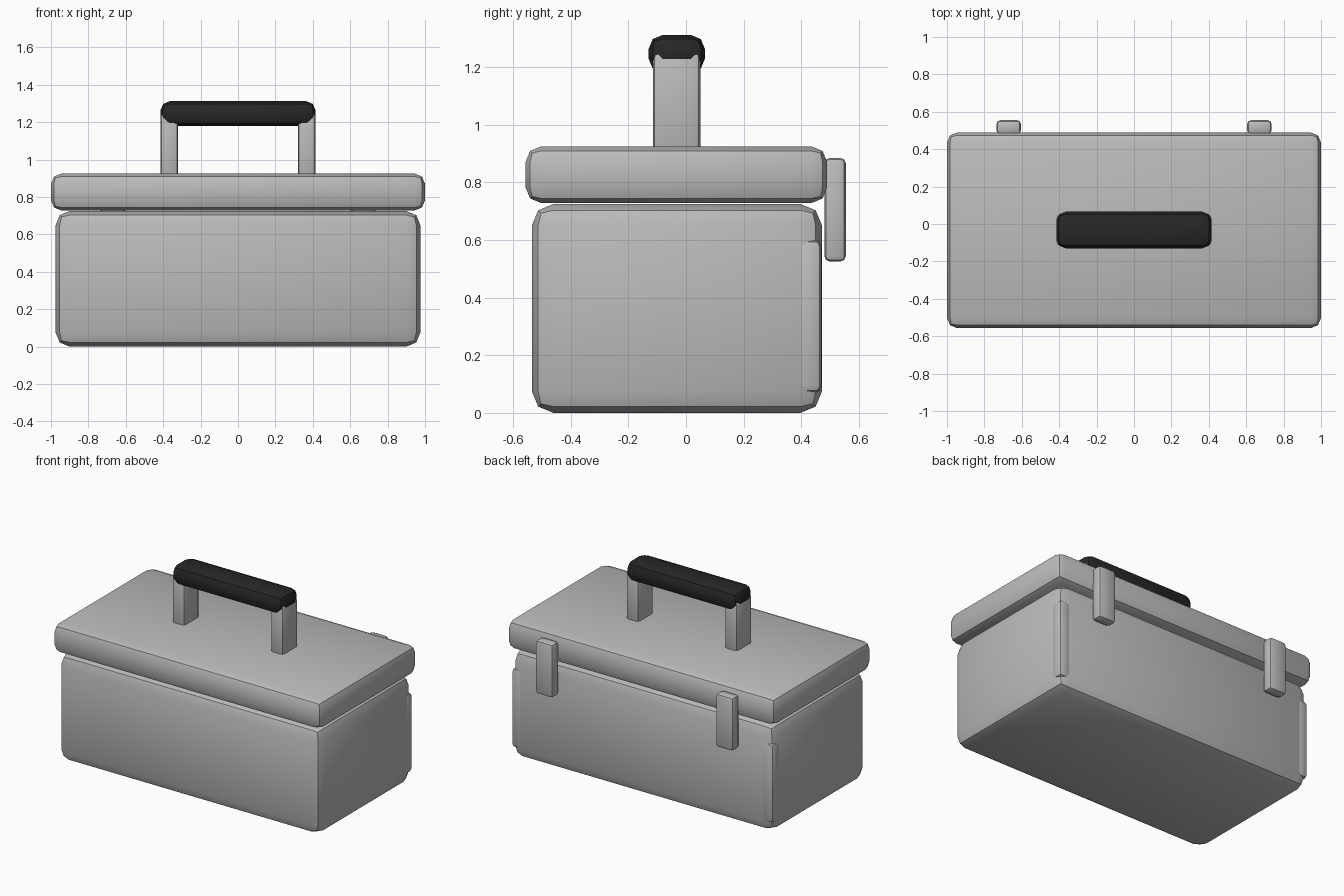
import bpy
import bmesh
from mathutils import Vector

cube = bpy.data.objects.get("Cube")
if cube:
    bpy.data.objects.remove(cube, do_unlink=True)


def material(name, rgb):
    mat = bpy.data.materials.new(name)
    mat.use_nodes = True
    mat.diffuse_color = (*rgb, 1)
    mat.node_tree.nodes["Principled BSDF"].inputs["Base Color"].default_value = (*rgb, 1)
    return mat


GREY = material("light grey", (0.5, 0.5, 0.5))
BLACK = material("black", (0.02, 0.02, 0.02))


def rounded_box(name, low, high, bevel, mat):
    """Box between two corners, with a two-step bevel on every edge."""
    low, high = Vector(low), Vector(high)
    bm = bmesh.new()
    bmesh.ops.create_cube(bm, size=1)
    bmesh.ops.scale(bm, vec=high - low, verts=bm.verts)
    bmesh.ops.bevel(bm, geom=bm.edges[:], offset=bevel, segments=2,
                    profile=0.5, affect='EDGES')
    mesh = bpy.data.meshes.new(name)
    bm.to_mesh(mesh)
    bm.free()
    mesh.materials.append(mat)
    obj = bpy.data.objects.new(name, mesh)
    obj.location = (low + high) / 2
    bpy.context.collection.objects.link(obj)
    bpy.ops.object.select_all(action='DESELECT')
    obj.select_set(True)
    bpy.context.view_layer.objects.active = obj
    bpy.ops.object.shade_smooth_by_angle()
    return obj


def mirrored_pair(name, low, high, bevel, mat):
    """One box on the left (+x) and its mirror image on the right."""
    rounded_box("left_" + name, low, high, bevel, mat)
    rounded_box("right_" + name, (-high[0], *low[1:]), (-low[0], *high[1:]), bevel, mat)


# Box and lid
rounded_box("body", (-0.975, -0.535, 0), (0.975, 0.472, 0.725), 0.075, GREY)
rounded_box("lid", (-1, -0.557, 0.728), (1, 0.49, 0.925), 0.055, GREY)

# Rear corner strips, almost flush with the body
mirrored_pair("corner_strip", (0.88, 0.38, 0.07), (0.973, 0.47, 0.6), 0.024, GREY)

# Latches over the lid seam
mirrored_pair("latch", (0.605, 0.48, 0.525), (0.735, 0.555, 0.885), 0.02, GREY)

# Carrying handle
mirrored_pair("handle_post", (0.32, -0.115, 0.88), (0.414, 0.05, 1.25), 0.02, GREY)
rounded_box("handle_grip", (-0.415, -0.13, 1.18), (0.415, 0.066, 1.312), 0.05, BLACK)
